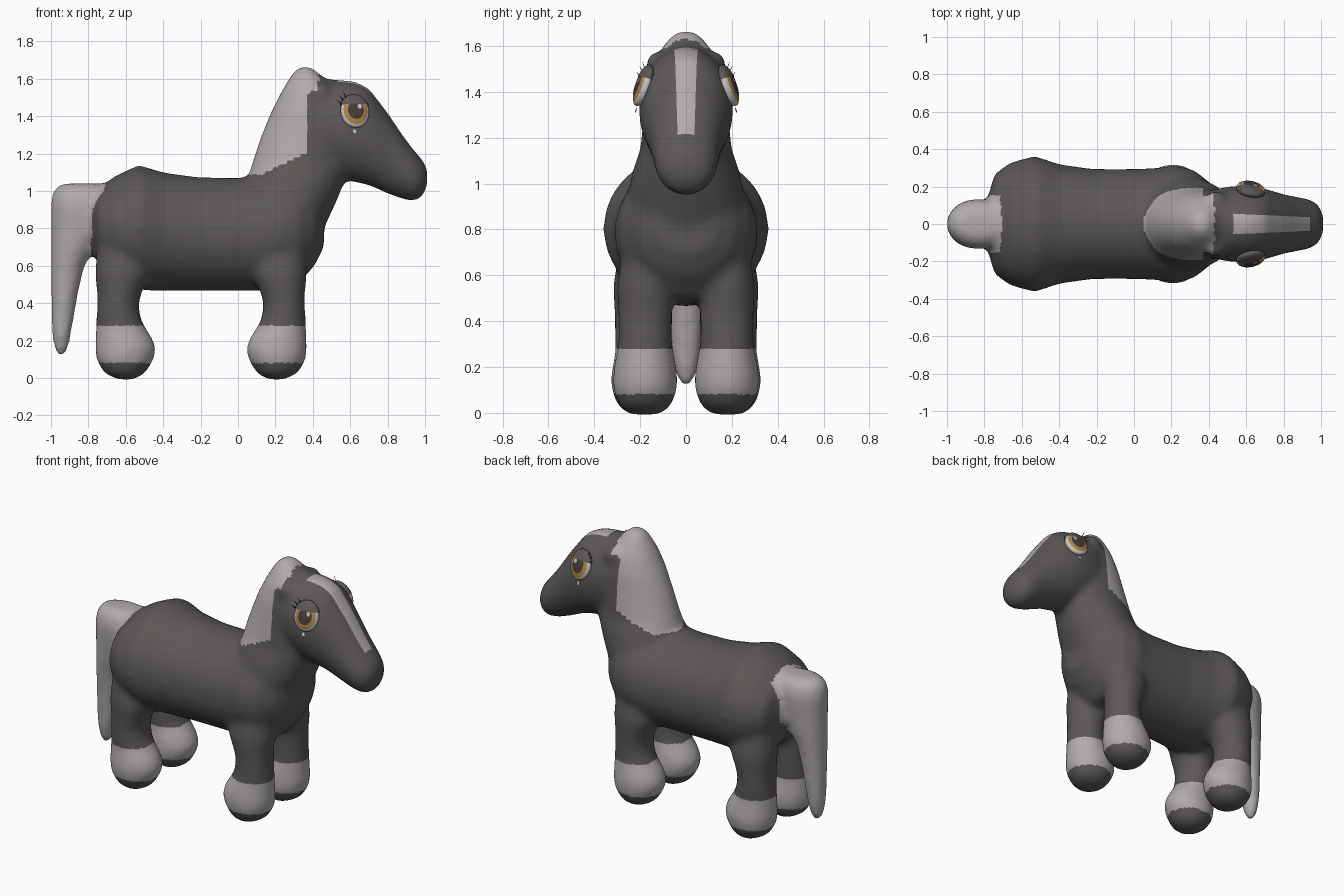
import bpy, bmesh, math
from mathutils import Matrix, Vector

cube = bpy.data.objects.get("Cube")
if cube:
    bpy.data.objects.remove(cube, do_unlink=True)


def material(name, r, g, b):
    m = bpy.data.materials.new(name)
    m.use_nodes = True
    m.diffuse_color = (r, g, b, 1)
    bsdf = m.node_tree.nodes["Principled BSDF"]
    bsdf.inputs["Base Color"].default_value = (r, g, b, 1)
    bsdf.inputs["Roughness"].default_value = 0.8
    return m


COAT = material("charcoal coat", 0.105, 0.098, 0.094)
PALE = material("pale grey hair", 0.44, 0.41, 0.41)
IRIS = material("amber iris", 0.42, 0.23, 0.06)
PUPIL = material("dark brown pupil", 0.06, 0.045, 0.04)
WHITE = material("eye white", 0.55, 0.54, 0.53)
LASH = material("black lash", 0.02, 0.02, 0.02)


def make_object(name, bm, mats):
    mesh = bpy.data.meshes.new(name)
    bm.to_mesh(mesh)
    bm.free()
    obj = bpy.data.objects.new(name, mesh)
    bpy.context.collection.objects.link(obj)
    for m in mats:
        mesh.materials.append(m)
    return obj


def loft(bm, axis, rows, yc=0.0, n=28):
    """Closed skin of ellipses; each row is (position, half width in y, low, high)."""
    rings = []
    for t, hy, lo, hi in rows:
        ring = []
        for i in range(n):
            a = math.tau * i / n
            y = yc + hy * math.cos(a)
            v = (lo + hi) / 2 + (hi - lo) / 2 * math.sin(a)
            ring.append(bm.verts.new((t, y, v) if axis == "x" else (v, y, t)))
        rings.append(ring)
    for p, q in zip(rings, rings[1:]):
        for i in range(n):
            j = (i + 1) % n
            bm.faces.new((p[i], p[j], q[j], q[i]))
    bm.faces.new(rings[0][::-1])
    bm.faces.new(rings[-1])


bm = bmesh.new()

# Torso, from rump to chest
loft(bm, "x", [(-.78, .15, .7, .95), (-.745, .27, .6, 1.01), (-.66, .33, .53, 1.08),
               (-.53, .365, .47, 1.14), (-.4, .32, .465, 1.1), (-.22, .295, .465, 1.075),
               (0, .295, .465, 1.07), (.12, .3, .465, 1.08), (.22, .315, .48, 1.1),
               (.32, .29, .5, 1.1), (.41, .22, .6, 1.05), (.46, .13, .7, .95)])

# Neck rising into the crest
loft(bm, "z", [(.7, .22, .1, .4), (.8, .26, .06, .46), (.95, .255, .04, .53),
               (1.05, .235, .05, .57), (1.15, .2, .075, .61), (1.3, .185, .125, .64),
               (1.42, .175, .175, .6), (1.52, .15, .225, .55), (1.6, .1, .27, .47),
               (1.64, .07, .3, .42), (1.665, .035, .33, .39)])

# Head and muzzle
loft(bm, "x", [(.33, .1, 1.25, 1.53), (.38, .16, 1.17, 1.58), (.46, .195, 1.1, 1.6),
               (.55, .205, 1.07, 1.595), (.63, .205, 1.045, 1.585), (.7, .19, 1.03, 1.55),
               (.8, .16, .985, 1.42), (.88, .145, .955, 1.3), (.94, .135, .945, 1.22),
               (.985, .105, .965, 1.17), (1.012, .05, 1.03, 1.12)])

# Tail
loft(bm, "z", [(.115, .02, -.965, -.93), (.16, .045, -.985, -.905), (.22, .058, -.993, -.895),
               (.3, .068, -.998, -.88), (.45, .078, -1, -.855), (.6, .095, -1, -.82),
               (.68, .11, -1, -.77), (.8, .125, -1, -.7), (.93, .135, -1.003, -.68),
               (1, .12, -.99, -.67), (1.04, .07, -.95, -.7)])

# Legs with big round feet, and small ear bumps
leg = [(-.008, .06, .16, .25), (.025, .11, .1, .32), (.09, .138, .06, .36), (.15, .143, .04, .37),
       (.21, .135, .06, .367), (.27, .123, .1, .365), (.32, .117, .125, .362),
       (.4, .117, .135, .358), (.47, .12, .115, .36), (.55, .125, .08, .37), (.7, .1, .1, .36)]
hind_leg = [(t, w * (1.08 if t > .3 else 1), -.395 - hi, -.395 - lo) for t, w, lo, hi in leg]
for side in (-1, 1):
    loft(bm, "z", leg, side * .178)
    loft(bm, "z", hind_leg, side * .185)
    bmesh.ops.create_uvsphere(bm, u_segments=16, v_segments=10, radius=.065,
                              matrix=Matrix.Translation((.44, side * .115, 1.515)))

# Fuse the parts into one soft skin
skin = make_object("horse_body", bm, [COAT, PALE])
remesh = skin.modifiers.new("fuse", "REMESH")
remesh.mode = "VOXEL"
remesh.voxel_size = .018
smooth = skin.modifiers.new("soften", "SMOOTH")
smooth.factor = .5
smooth.iterations = 15
dg = bpy.context.evaluated_depsgraph_get()
fused = bpy.data.meshes.new_from_object(skin.evaluated_get(dg))
skin.modifiers.clear()

bm = bmesh.new()
bm.from_mesh(fused)


def blaze_half(x):
    return .055 - .045 * (x - .53)


# Crisp edges for the blaze down the face
for side in (-1, 1):
    faces = [f for f in bm.faces if f.calc_center_median().x > .5]
    geom = faces + list({e for f in faces for e in f.edges}) + list({v for f in faces for v in f.verts})
    bmesh.ops.bisect_plane(bm, geom=geom, plane_co=(.53, side * blaze_half(.53), 0),
                           plane_no=(.045, side, 0))


def is_pale(c):
    x, y, z = c.x, abs(c.y), c.z
    if x < -.3 and z > .45 or x < -.8:
        edge = max(-.79, -.71 - .25 * (1.03 - z))
        return x < -.81 or (x < edge and y < .15 and z > .6)
    if z < .4:
        return .08 < z < .285
    if .53 < x < .945 and z > 1.2 and y < blaze_half(x):
        return z > 1.6 - 1.0 * max(0, x - .6) - .1
    mane_edge = .43 if z > 1.53 else .375
    return .04 < x < mane_edge and z > max(1.085, 1.075 + .5 * (x - .1))


for f in bm.faces:
    f.smooth = True
    f.material_index = int(is_pale(f.calc_center_median()))
bm.to_mesh(skin.data)
bm.free()
if len(skin.data.materials) == 0:
    for m in (COAT, PALE):
        skin.data.materials.append(m)

# Frame of the eye on the right cheek; a mirror makes the other
normal = Vector((.2, -.92, .33)).normalized()
right = Vector((0, 0, 1)).cross(normal).normalized()
up = normal.cross(right)
frame = Matrix((right, up, normal)).transposed().to_4x4()
frame = Matrix.Translation((.625, -.187, 1.425)) @ frame @ Matrix.Diagonal((.078, .092, .032, 1))


def place_eye_part(name, bm, mats):
    bm.transform(frame)
    obj = make_object(name, bm, mats)
    mirror = obj.modifiers.new("other side", "MIRROR")
    mirror.use_axis = (False, True, False)
    return obj


# Eyeballs, coloured in rings from the pupil outward
bm = bmesh.new()
bmesh.ops.create_uvsphere(bm, u_segments=32, v_segments=16, radius=1)
for f in bm.faces:
    f.smooth = True
    r = f.calc_center_median().xy.length
    f.material_index = 0 if r < .53 else 1 if r < .82 else 2
place_eye_part("eyes", bm, [PUPIL, IRIS, WHITE])

# Upper eyelids
bm = bmesh.new()
bmesh.ops.create_uvsphere(bm, u_segments=32, v_segments=16, radius=1.07)
bmesh.ops.bisect_plane(bm, geom=bm.verts[:] + bm.edges[:] + bm.faces[:],
                       plane_co=(0, .36, 0), plane_no=(0, 1, 0), clear_inner=True)
for f in bm.faces:
    f.smooth = True
place_eye_part("eyelids", bm, [COAT])

# Glints in the eyes and pale drops below them
for name, spot, radius in (("eye_glints", (.27, .2, 1.02), .15), ("cheek_drops", (-.1, -1.2, -.2), .15)):
    bm = bmesh.new()
    bmesh.ops.create_circle(bm, cap_ends=True, segments=12, radius=radius,
                            matrix=Matrix.Translation(spot))
    place_eye_part(name, bm, [WHITE])

# Eyelashes
bm = bmesh.new()
for degrees in (125, 140, 155):
    a = math.radians(degrees)
    out, across = Vector((math.cos(a), math.sin(a), 0)), Vector((-math.sin(a), math.cos(a), 0))
    base = out * .98 + Vector((0, 0, .2))
    bm.faces.new([bm.verts.new(p) for p in
                  (base + across * .05, base - across * .05, out * 1.45 + Vector((0, 0, .9)))])
place_eye_part("eyelashes", bm, [LASH])
